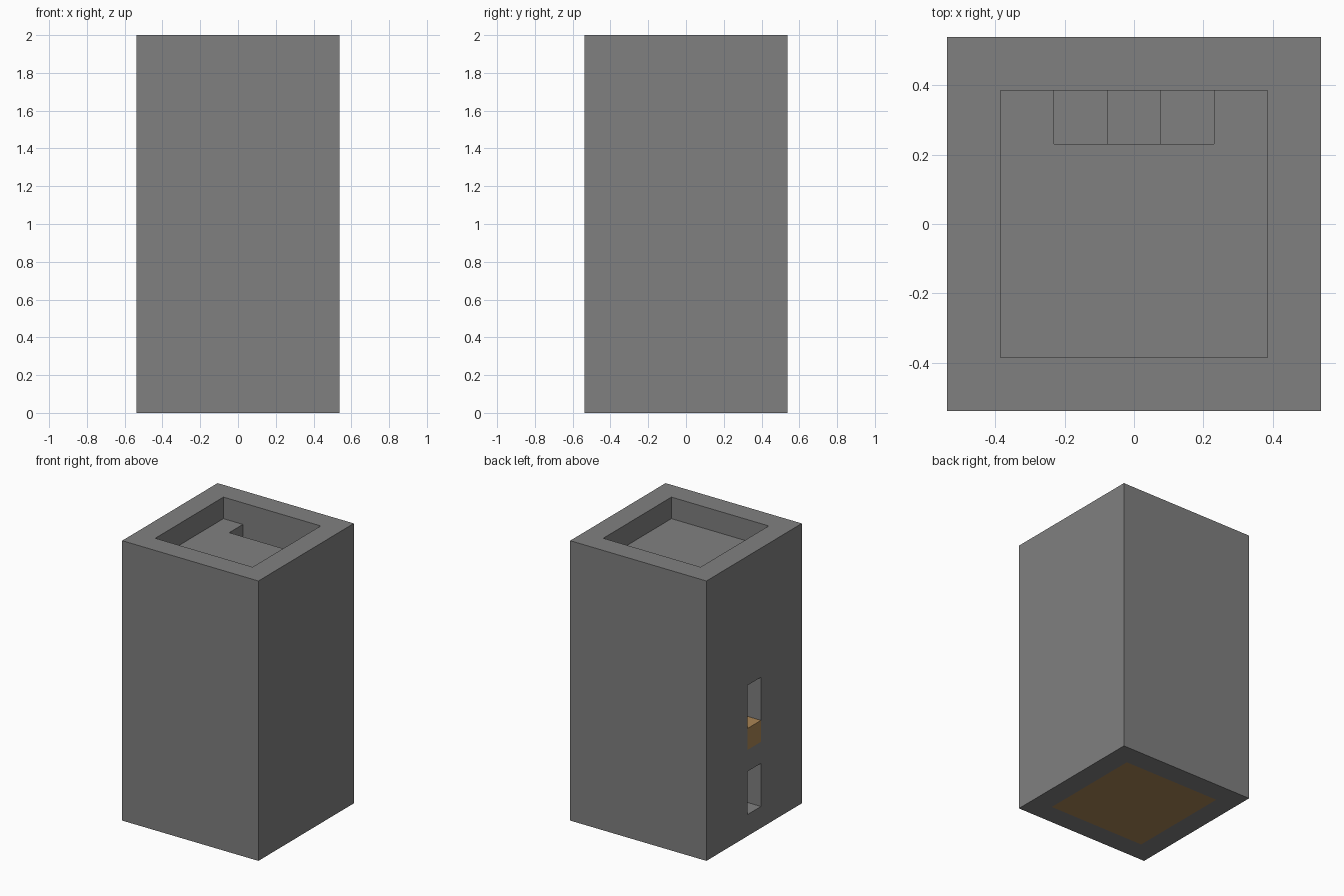
import bpy, bmesh

if "Cube" in bpy.data.objects:
    bpy.data.objects.remove(bpy.data.objects["Cube"], do_unlink=True)

U = 1 / 13  # building block: the tower is 14 x 14 x 26 blocks


def material(name, rgb):
    mat = bpy.data.materials.new(name)
    mat.use_nodes = True
    colour = (*rgb, 1)
    mat.diffuse_color = colour
    mat.node_tree.nodes["Principled BSDF"].inputs["Base Color"].default_value = colour
    return mat


stone = material("grey stone", (0.216, 0.216, 0.216))
wood = material("brown wood", (0.40, 0.235, 0.09))


def prism(name, outline, y0, y1, mat):
    """Extrude an x-z outline, in blocks, from y0 to y1."""
    bm = bmesh.new()
    face = bm.faces.new([bm.verts.new((x * U, y0 * U, z * U)) for x, z in outline])
    grown = bmesh.ops.extrude_face_region(bm, geom=[face])["geom"]
    moved = [v for v in grown if isinstance(v, bmesh.types.BMVert)]
    bmesh.ops.translate(bm, verts=moved, vec=(0, (y1 - y0) * U, 0))
    bmesh.ops.recalc_face_normals(bm, faces=bm.faces)
    mesh = bpy.data.meshes.new(name)
    bm.to_mesh(mesh)
    bm.free()
    mesh.materials.append(mat)
    obj = bpy.data.objects.new(name, mesh)
    bpy.context.collection.objects.link(obj)
    return obj


def box(name, x, y, z, mat):
    outline = [(x[0], z[0]), (x[1], z[0]), (x[1], z[1]), (x[0], z[1])]
    return prism(name, outline, y[0], y[1], mat)


def boolean(obj, operation, x, y, z):
    """Cut or join a box, apply the result and drop the helper."""
    helper = box("helper", x, y, z, obj.data.materials[0])
    helper.hide_render = True
    mod = obj.modifiers.new("shape", 'BOOLEAN')
    mod.operation = operation
    mod.solver = 'EXACT'
    mod.object = helper
    bpy.context.view_layer.update()
    evaluated = obj.evaluated_get(bpy.context.evaluated_depsgraph_get())
    mesh = bpy.data.meshes.new_from_object(evaluated)
    obj.modifiers.clear()
    obj.data = mesh
    bpy.data.objects.remove(helper, do_unlink=True)


INSIDE = (-5, 5)
DOOR = (-1, 1)
WELL_X, WELL_Y = (-3, 3), (3, 5)

# Tower walls with the roof slab, parapet, stairwell and two side doorways
tower = box("tower_walls", (-7, 7), (-7, 7), (0, 26), stone)
boolean(tower, 'DIFFERENCE', INSIDE, INSIDE, (-1, 22))
boolean(tower, 'DIFFERENCE', INSIDE, INSIDE, (24, 27))
boolean(tower, 'DIFFERENCE', WELL_X, WELL_Y, (21, 25))
for sill, head in ((2, 6), (8, 14)):
    boolean(tower, 'DIFFERENCE', (-8, -4), DOOR, (sill, head))

# Wooden floors, the middle one running out through the upper doorway
box("ground_floor", INSIDE, INSIDE, (0, 2), wood)
middle_floor = box("middle_floor", INSIDE, INSIDE, (8, 10), wood)
boolean(middle_floor, 'UNION', (-7, -4), DOOR, (8, 10))
upper_floor = box("upper_floor", INSIDE, INSIDE, (14, 16), wood)
for floor, base in ((middle_floor, 8), (upper_floor, 14)):
    boolean(floor, 'DIFFERENCE', WELL_X, WELL_Y, (base - 1, base + 3))


# Stone stairs along the back wall, rising to the right
def stairs(name, base, steps):
    start = WELL_X[1] - 2 * steps
    outline = [(WELL_X[1], base), (start, base)]
    for i in range(steps):
        tread = base + 2 * (i + 1)
        outline += [(start + 2 * i, tread), (start + 2 * i + 2, tread)]
    prism(name, outline, *WELL_Y, stone)


stairs("lower_stairs", 2, 3)
stairs("middle_stairs", 10, 2)
stairs("roof_stairs", 16, 3)
# Stone landings closing the foot of each upper flight
box("middle_landing", WELL_X, WELL_Y, (9, 10), stone)
box("upper_landing", WELL_X, WELL_Y, (15, 16), stone)
